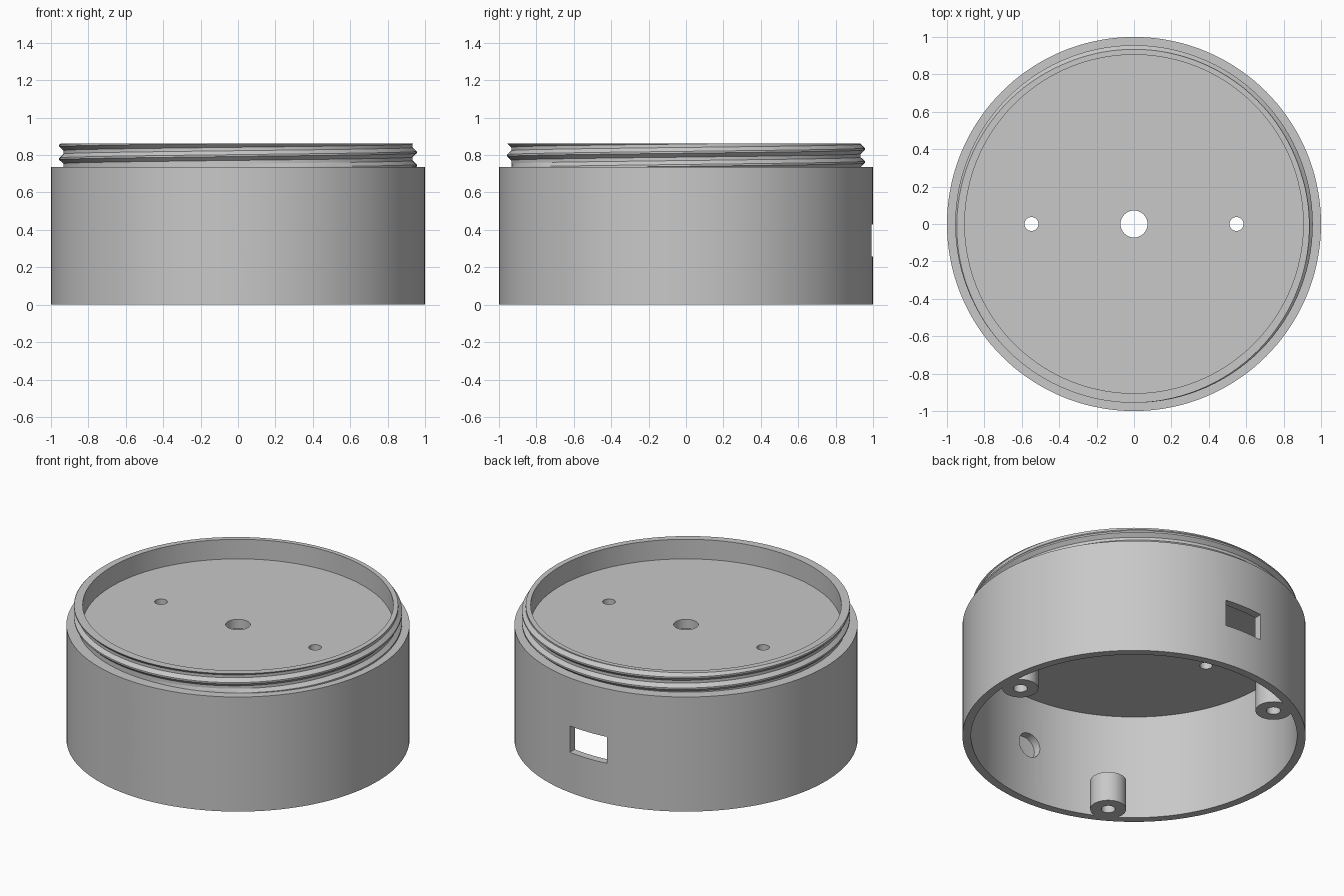
import bpy, bmesh, math
from mathutils import Matrix

cube = bpy.data.objects.get("Cube")
if cube:
    bpy.data.objects.remove(cube)

# Main dimensions
SHOULDER, TOP = 0.737, 0.863
NECK, BORE, INNER, CEILING = 0.934, 0.905, 0.95, 0.677
HOLE_Z = 0.36

grey = bpy.data.materials.new("plain_grey")
grey.use_nodes = True
colour = (0.58, 0.58, 0.58, 1)
grey.diffuse_color = colour
grey.node_tree.nodes["Principled BSDF"].inputs["Base Color"].default_value = colour


def finish(name, bm):
    bmesh.ops.remove_doubles(bm, verts=bm.verts, dist=1e-5)
    bmesh.ops.recalc_face_normals(bm, faces=bm.faces)
    mesh = bpy.data.meshes.new(name)
    bm.to_mesh(mesh)
    bm.free()
    obj = bpy.data.objects.new(name, mesh)
    bpy.context.collection.objects.link(obj)
    mesh.materials.append(grey)
    return obj


def activate(obj):
    bpy.ops.object.select_all(action='DESELECT')
    obj.select_set(True)
    bpy.context.view_layer.objects.active = obj


def smooth(obj):
    activate(obj)
    bpy.ops.object.shade_smooth_by_angle(angle=math.radians(30))


def bridge(bm, rings, closed):
    """Join consecutive closed rings of vertices with quads."""
    n = len(rings[0])
    for i in range(len(rings) if closed else len(rings) - 1):
        a, b = rings[i], rings[(i + 1) % len(rings)]
        for j in range(n):
            k = (j + 1) % n
            bm.faces.new((a[j], a[k], b[k], b[j]))


def lathe(name, profile, segments, centre=(0, 0)):
    """Revolve a closed profile of (radius, height) about a vertical axis."""
    bm = bmesh.new()
    rings = []
    for i in range(segments):
        t = math.tau * i / segments
        rings.append([bm.verts.new((centre[0] + r * math.cos(t),
                                    centre[1] + r * math.sin(t), z))
                      for r, z in profile])
    bridge(bm, rings, True)
    return finish(name, bm)


def cut(target, bm):
    """Subtract a temporary solid from the target."""
    cutter = finish("cutter", bm)
    cutter.hide_render = True
    mod = target.modifiers.new("cut", 'BOOLEAN')
    mod.operation, mod.solver, mod.object = 'DIFFERENCE', 'EXACT', cutter
    activate(target)
    bpy.ops.object.modifier_apply(modifier=mod.name)
    bpy.data.objects.remove(cutter)


def cylinder(radius, depth, matrix):
    bm = bmesh.new()
    bmesh.ops.create_cone(bm, cap_ends=True, segments=48, radius1=radius,
                          radius2=radius, depth=depth, matrix=matrix)
    return bm


# Housing: skirt, floor with central hole, and neck in one revolved shell
housing = lathe("housing", [
    (0.072, CEILING), (INNER, CEILING), (INNER, 0), (1, 0), (1, SHOULDER),
    (NECK, SHOULDER), (NECK, TOP), (BORE, TOP), (BORE, SHOULDER),
    (0.072, SHOULDER)], 144)

# Two small screw holes in the floor
for side in (-1, 1):
    cut(housing, cylinder(0.037, 0.3, Matrix.Translation((side * 0.548, 0, 0.7))))

# Round cable hole at the front
cut(housing, cylinder(0.078, 0.3, Matrix.Translation((0, -1, HOLE_Z))
                      @ Matrix.Rotation(math.pi / 2, 4, 'X')))

# Rectangular socket window at the back
window = bmesh.new()
bmesh.ops.create_cube(window, size=1, matrix=Matrix.Translation((0, 1, 0.343))
                      @ Matrix.Diagonal((0.264, 0.4, 0.17, 1)))
cut(housing, window)
smooth(housing)

# Screw thread: a helical ridge clipped by the shoulder and the rim
PITCH, ROOT, CREST, DEPTH = 0.07, 0.026, 0.005, 0.022
bm = bmesh.new()
rings = []
for degrees in range(-90, 736, 3):
    t = math.radians(degrees)
    mid = 0.745 + PITCH * degrees / 360
    fade = min(1, (degrees + 90) / 60)
    section = []
    for offset in (-ROOT, -CREST, CREST, ROOT):
        z = min(max(mid + offset, SHOULDER), TOP)
        rise = (ROOT - abs(z - mid)) / (ROOT - CREST)
        section.append((NECK + DEPTH * fade * min(1, max(0, rise)), z))
    # Inner edge buried in the neck wall
    section += [(NECK - 0.006, section[-1][1]), (NECK - 0.006, section[0][1])]
    rings.append([bm.verts.new((r * math.cos(t), r * math.sin(t), z))
                  for r, z in section])
bridge(bm, rings, False)
smooth(finish("screw_thread", bm))

# Three hollow mounting posts on the inside wall
for i in range(3):
    t = math.tau * i / 3
    post = lathe(f"mounting_post_{i + 1}",
                 [(0.041, 0), (0.105, 0), (0.105, 0.19), (0.041, 0.19)], 48,
                 (0.865 * math.cos(t), 0.865 * math.sin(t)))
    smooth(post)
